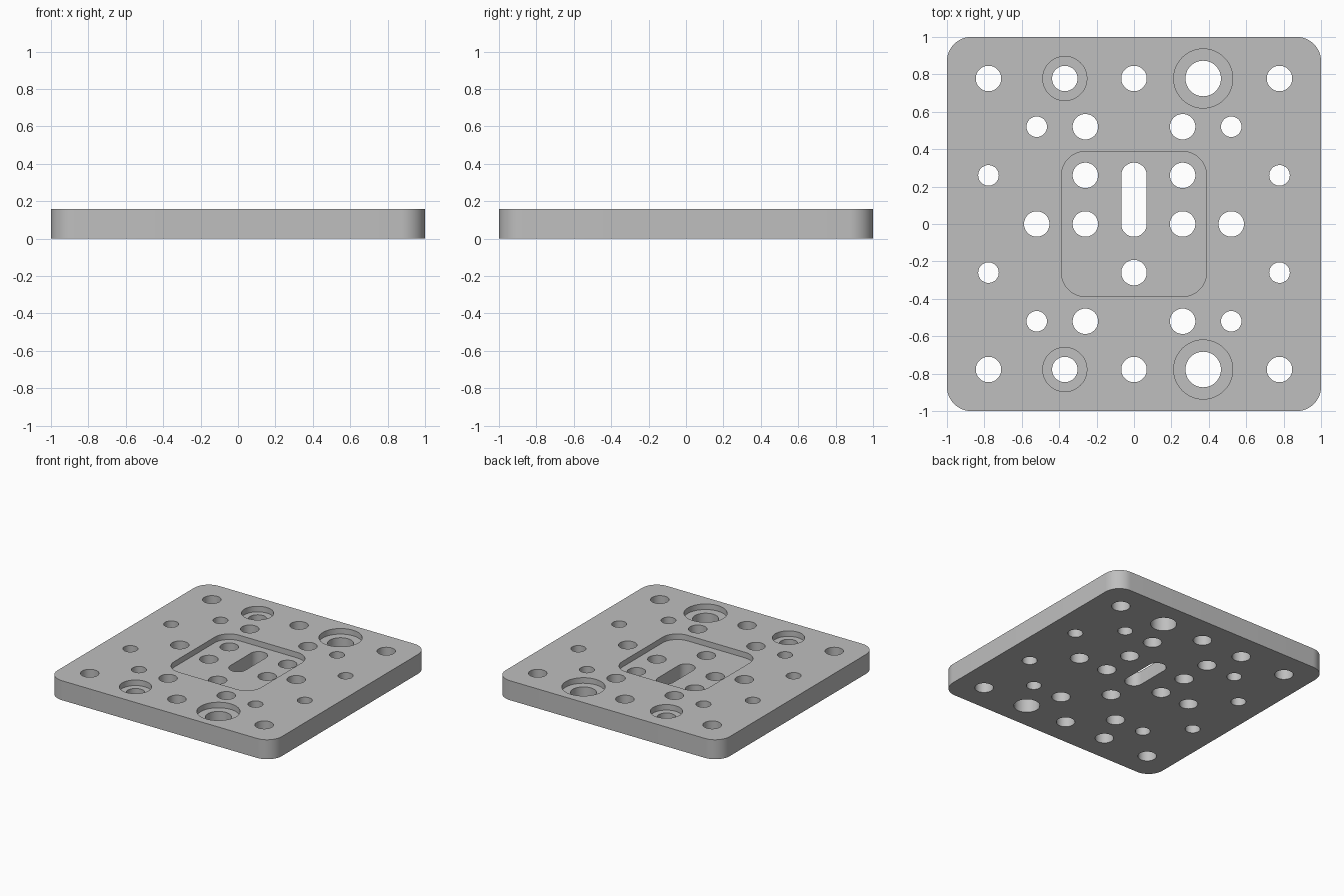
import bpy, bmesh, math

cube = bpy.data.objects.get("Cube")
if cube:
    bpy.data.objects.remove(cube, do_unlink=True)

THICK = 0.157      # plate thickness
DEPTH = 0.045      # depth of the pocket and counterbores
NEAR, MID, FAR = 0.26, 0.52, 0.778   # hole grid
BIG, SMALL = 0.068, 0.055            # hole radii

metal = bpy.data.materials.new("light grey metal")
metal.use_nodes = True
grey = (0.52, 0.52, 0.52, 1)
metal.diffuse_color = grey
metal.node_tree.nodes["Principled BSDF"].inputs["Base Color"].default_value = grey


def add_slab(bm, x, y, hx, hy, r, z0, z1, seg=12):
    """Upright prism with a rounded rectangle outline; a circle when hx = hy = r."""
    pts = []
    for k, (sx, sy) in enumerate(((1, 1), (-1, 1), (-1, -1), (1, -1))):
        for i in range(seg + 1):
            a = (k + i / seg) * math.pi / 2
            pts.append((x + sx * (hx - r) + r * math.cos(a),
                        y + sy * (hy - r) + r * math.sin(a), z0))
    verts = [bm.verts.new(p) for p in pts]
    verts = verts[:]
    bmesh.ops.remove_doubles(bm, verts=verts, dist=1e-5)
    verts = [v for v in verts if v.is_valid]
    base = bm.faces.new(verts)
    top = bmesh.ops.extrude_face_region(bm, geom=[base], use_keep_orig=True)
    moved = [g for g in top["geom"] if isinstance(g, bmesh.types.BMVert)]
    bmesh.ops.translate(bm, verts=moved, vec=(0, 0, z1 - z0))


def make_object(name, slabs):
    bm = bmesh.new()
    for s in slabs:
        add_slab(bm, *s)
    bmesh.ops.recalc_face_normals(bm, faces=bm.faces[:])
    mesh = bpy.data.meshes.new(name)
    bm.to_mesh(mesh)
    bm.free()
    mesh.materials.append(metal)
    ob = bpy.data.objects.new(name, mesh)
    bpy.context.collection.objects.link(ob)
    return ob


def disc(x, y, r, z0, z1):
    return (x, y, r, r, r, z0, z1)


def mirrored(x, y):
    return {(sx * x, sy * y) for sx in (1, -1) for sy in (1, -1)}


# Plate body
plate = make_object("mounting_plate", [(0, 0, 1, 1, 0.13, 0, THICK)])

# Shallow recesses in the top: centre pocket and counterbores
floor, above = THICK - DEPTH, THICK + 0.1
recesses = [(0, 0, 0.388, 0.388, 0.13, floor, above)]
for side in (1, -1):
    recesses.append(disc(-0.37, side * FAR, 0.118, floor, above))
    recesses.append(disc(0.37, side * FAR, 0.158, floor, above))

# Through holes
spots = {(x, y, BIG) for p in ((FAR, FAR), (0, FAR), (NEAR, MID), (NEAR, 0), (MID, 0))
         for x, y in mirrored(*p)}
spots |= {(x, y, SMALL) for p in ((MID, MID), (FAR, NEAR)) for x, y in mirrored(*p)}
spots |= {(-NEAR, NEAR, BIG), (NEAR, NEAR, BIG), (0, -NEAR, BIG)}
for side in (1, -1):
    spots |= {(-0.37, side * FAR, BIG), (0.37, side * FAR, 0.095)}
holes = [disc(x, y, r, -0.1, above) for x, y, r in sorted(spots)]

# Long slot in the pocket
holes.append((0, NEAR / 2, BIG, NEAR / 2 + BIG, BIG, -0.1, above))

# Cut the recesses, then the holes
bpy.ops.object.select_all(action='DESELECT')
plate.select_set(True)
bpy.context.view_layer.objects.active = plate
for name, slabs in (("recess_cutter", recesses), ("hole_cutter", holes)):
    cutter = make_object(name, slabs)
    cutter.hide_render = True
    mod = plate.modifiers.new(name, 'BOOLEAN')
    mod.operation = 'DIFFERENCE'
    mod.solver = 'EXACT'
    mod.object = cutter
    bpy.ops.object.modifier_apply(modifier=mod.name)
    bpy.data.objects.remove(cutter, do_unlink=True)

bpy.ops.object.shade_smooth_by_angle(angle=math.radians(30))
